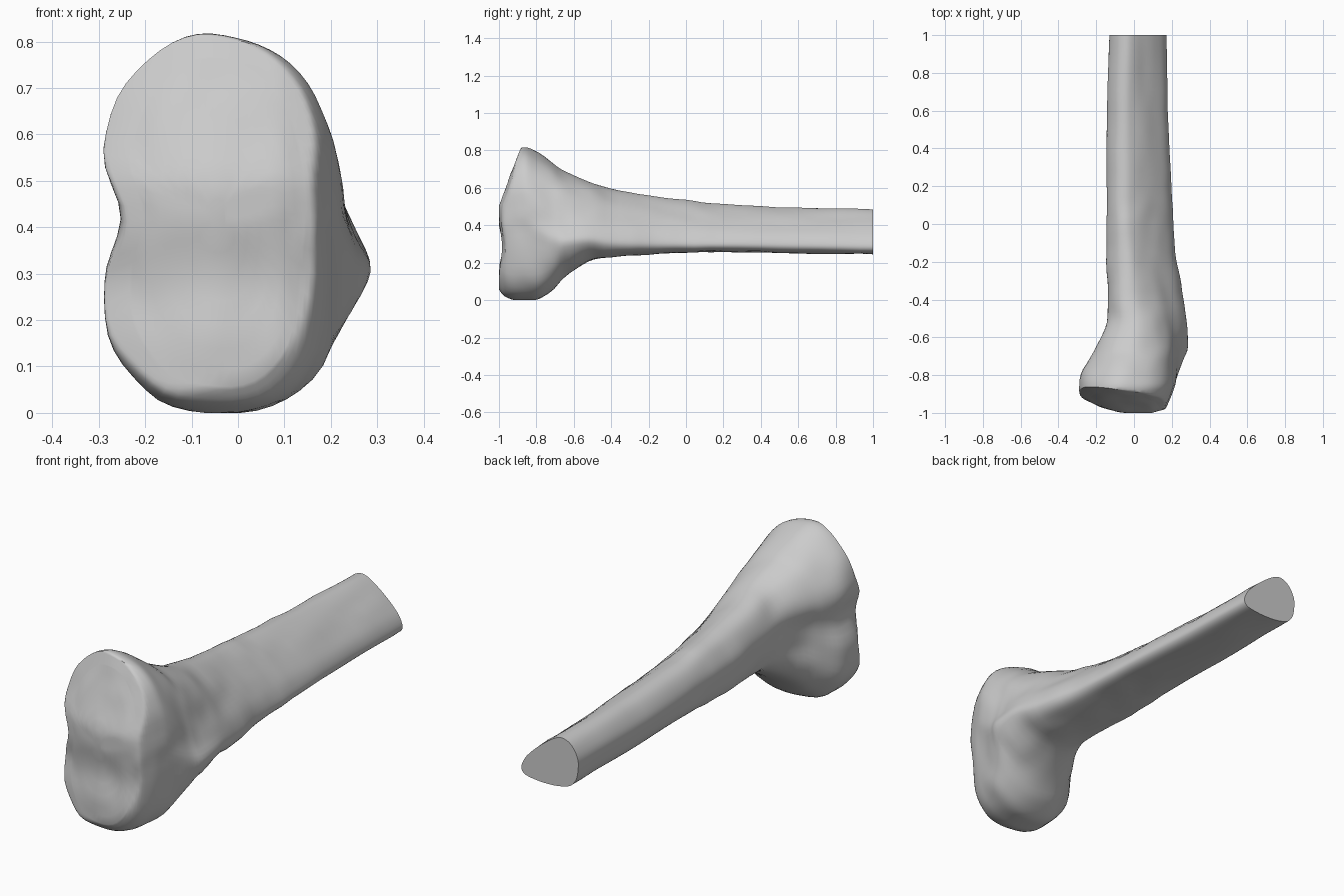
import bpy, bmesh, math
from mathutils import Vector, noise

if "Cube" in bpy.data.objects:
    bpy.data.objects.remove(bpy.data.objects["Cube"])

# Cross-sections (x, z), starting at the front crest and running over the top
SHAFT = [(.17, .288), (.15, .338), (.105, .388), (.05, .435), (0, .47), (-.04, .485),
         (-.08, .475), (-.11, .445), (-.13, .40), (-.13, .35), (-.12, .305),
         (-.09, .268), (-.03, .25), (.04, .245), (.105, .249), (.153, .26)]
NECK = [(.288, .305), (.255, .38), (.225, .46), (.19, .56), (.12, .64), (0, .69),
        (-.10, .67), (-.17, .60), (-.20, .52), (-.18, .43), (-.17, .34),
        (-.17, .24), (-.13, .155), (-.02, .12), (.12, .14), (.235, .22)]
HEAD = [(.21, .35), (.215, .46), (.20, .60), (.15, .71), (.07, .785), (-.03, .815),
        (-.14, .80), (-.24, .71), (-.29, .57), (-.25, .42), (-.29, .28),
        (-.265, .14), (-.17, .03), (-.03, 0), (.10, .03), (.185, .14)]

# Stations along the bone: y, x min, x max, z min, z max, section blend
STATIONS = [
    (1.0, -.13, .172, .245, .485, 0), (.6, -.14, .18, .25, .495, 0),
    (.2, -.145, .197, .257, .512, 0), (0, -.146, .206, .253, .535, 0),
    (-.2, -.145, .228, .245, .56, .05), (-.4, -.14, .264, .23, .597, .25),
    (-.52, -.145, .28, .207, .635, .6), (-.65, -.20, .287, .12, .69, 1),
    (-.72, -.24, .262, .05, .74, 1.4), (-.79, -.28, .236, .005, .785, 1.8),
    (-.86, -.29, .215, 0, .815, 2), (-.92, -.285, .195, 0, .80, 2),
    (-.97, -.26, .17, .02, .78, 2), (-1.0, -.23, .14, .06, .76, 2)]


def spline(p0, p1, p2, p3, t):
    return tuple(.5 * (2 * b + (c - a) * t + (2 * a - 5 * b + 4 * c - d) * t * t
                       + (3 * b - a - 3 * c + d) * t ** 3)
                 for a, b, c, d in zip(p0, p1, p2, p3))


def refine_loop(pts, n):
    k = len(pts)
    return [spline(pts[i - 1], pts[i], pts[(i + 1) % k], pts[(i + 2) % k], j / n)
            for i in range(k) for j in range(n)]


def refine_path(pts, n):
    p = [pts[0]] + pts + [pts[-1]]
    out = [spline(*p[i:i + 4], j / n) for i in range(len(pts) - 1) for j in range(n)]
    return out + [pts[-1]]


def unit(pts):
    xs, zs = zip(*pts)
    return [((x - min(xs)) / (max(xs) - min(xs)), (z - min(zs)) / (max(zs) - min(zs)))
            for x, z in pts]


SECTIONS = [unit(refine_loop(s, 4)) for s in (SHAFT, NECK, HEAD)]


def joint_face(x, z):
    """Joint surface: leans back at the top and sides, with a shallow dip."""
    y = -1 + .37 * max(0, z - .5) + 1.05 * min(0, x) ** 2 + .25 * max(0, x - .09)
    return y + .018 * math.exp(-((z - .28) / .08) ** 2)


def bump(p):
    return .007 * noise.noise(p * 9)


# Body rings
rings = []
for y, x0, x1, z0, z1, w in refine_path(STATIONS, 4):
    i = 0 if w < 1 else 1
    f = min(max(w - i, 0), 1)
    ring = []
    for a, b in zip(SECTIONS[i], SECTIONS[i + 1]):
        x = x0 + (x1 - x0) * (a[0] + (b[0] - a[0]) * f)
        z = z0 + (z1 - z0) * (a[1] + (b[1] - a[1]) * f)
        ring.append(Vector((x, max(y, joint_face(x, z)), z)))
    c = sum(ring, Vector()) / len(ring)
    if y < .99:
        for p in ring:
            d = p - c
            d.y = 0
            p += d.normalized() * bump(p)
            p.z = max(p.z, 0)
    rings.append(ring)

# Joint surface rings, shrinking to the middle
rim = rings[-1]
c = sum(rim, Vector()) / len(rim)
for s in (.9, .78, .64, .5, .36, .22, .1):
    ring = []
    for p in rim:
        q = c + (p - c) * s
        q.y = max(-1, joint_face(q.x, q.z) + bump(q))
        ring.append(q)
    rings.append(ring)

# Skin the rings
bm = bmesh.new()
loops = [[bm.verts.new(p) for p in r] for r in rings]
n = len(loops[0])
for a, b in zip(loops, loops[1:]):
    for i in range(n):
        j = (i + 1) % n
        bm.faces.new((a[i], a[j], b[j], b[i]))
bm.faces.new(loops[0])
bm.faces.new(loops[-1])
bmesh.ops.recalc_face_normals(bm, faces=bm.faces)
mesh = bpy.data.meshes.new("shin_bone")
bm.to_mesh(mesh)
bm.free()
bone = bpy.data.objects.new("shin_bone", mesh)
bpy.context.collection.objects.link(bone)
bpy.context.view_layer.objects.active = bone
bone.select_set(True)
bpy.ops.object.shade_smooth_by_angle(angle=math.radians(50))
